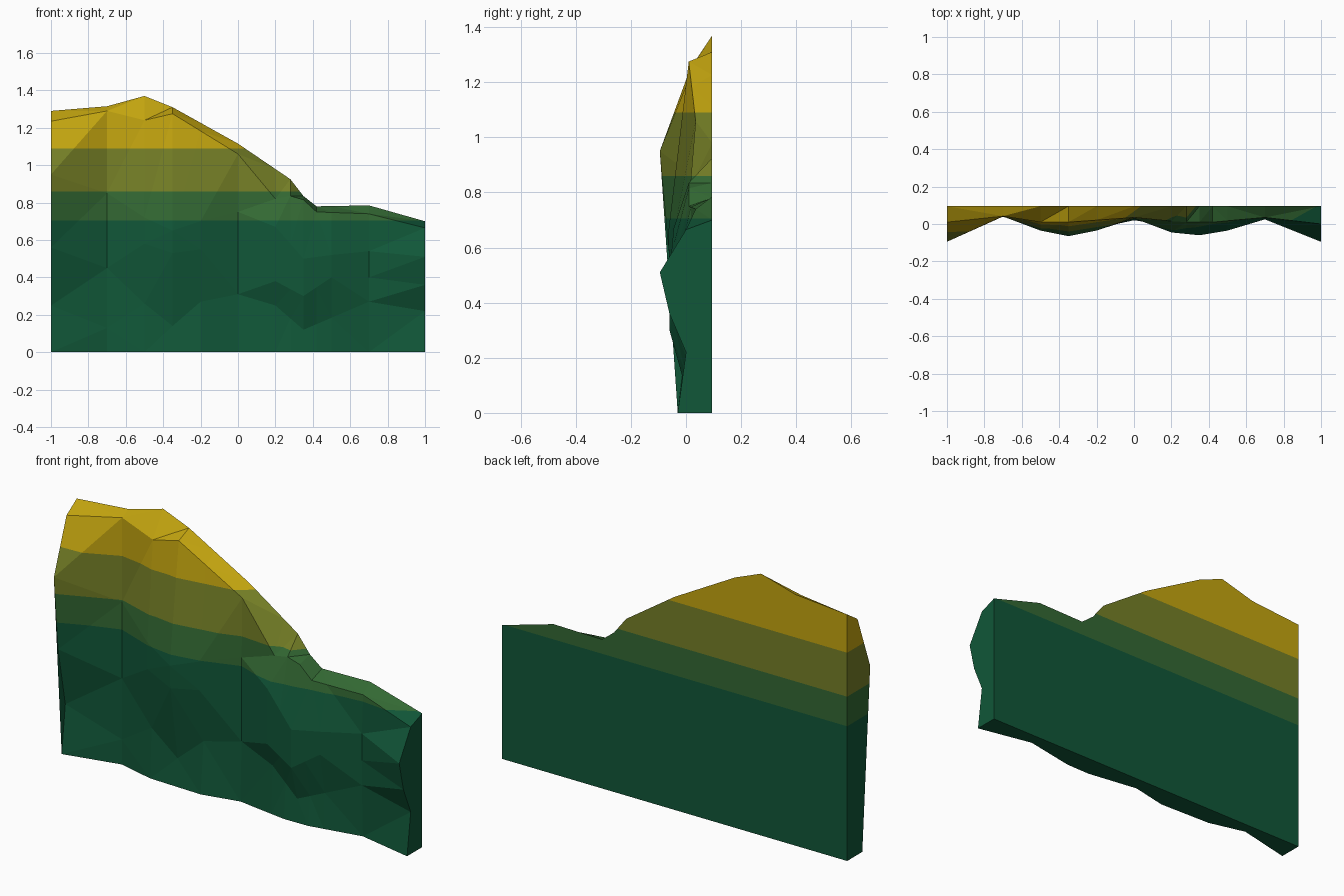
import bpy
import bmesh

if "Cube" in bpy.data.objects:
    bpy.data.objects.remove(bpy.data.objects["Cube"])

BACK = 0.095
STATIONS = [-1, -.7, -.5, -.35, -.2, 0, .2, .28, .35, .42, .5, .7, 1]

# Contour lines across the rock face, each point is (x, y, z)
foot = [(-1, -.03, 0), (-.7, .038, 0), (-.5, -.013, 0), (-.2, -.023, 0), (0, .02, 0),
        (.28, -.022, 0), (.42, -.02, 0), (.7, .033, 0), (1, -.03, 0)]
low = [(-1, 0, .25), (-.7, .04, .13), (-.5, 0, .26), (-.35, 0, .14), (-.2, 0, .27),
       (0, .03, .31), (.2, 0, .25), (.35, -.01, .12), (.7, .025, .27), (1, 0, .22)]
mid = [(-1, -.06, .56), (-.7, .04, .45), (-.5, -.035, .58), (-.35, -.06, .53), (-.2, -.035, .55),
       (0, .03, .53), (.2, -.045, .38), (.35, -.06, .30), (.5, -.035, .4), (.7, .025, .4),
       (1, -.06, .36)]
high = [(-1, -.095, .95), (-.7, .04, .85), (-.5, -.035, .72), (-.35, -.065, .65), (-.2, -.035, .7),
        (0, .03, .75), (.2, -.045, .67), (.35, -.06, .5), (.5, -.035, .52), (.7, .025, .54),
        (1, -.095, .51)]
lip = [(-1, .01, 1.235), (-.7, .042, 1.29), (-.5, .01, 1.24), (-.35, .01, 1.275), (0, .035, 1.06),
       (.2, .015, .82), (.28, .01, .835), (.35, .01, .815), (.42, .01, .75), (.7, .035, .74),
       (1, 0, .665)]
ridge = [(x, BACK, z) for x, z in [(-1, 1.29), (-.7, 1.315), (-.5, 1.37), (-.35, 1.31), (0, 1.115),
                                   (.28, .925), (.35, .835), (.42, .78), (.7, .785), (1, .70)]]
back_foot = [(-1, BACK, 0), (1, BACK, 0)]


def sample(line, x):
    """Point of a contour line at x."""
    for a, b in zip(line, line[1:]):
        if x <= b[0] + 1e-6:
            t = (x - a[0]) / (b[0] - a[0])
            return (x, a[1] + (b[1] - a[1]) * t, a[2] + (b[2] - a[2]) * t)


def material(name, rgb):
    m = bpy.data.materials.new(name)
    m.diffuse_color = [((c + .055) / 1.055) ** 2.4 if c > .04 else c / 12.92 for c in rgb] + [1]
    m.use_nodes = True
    m.node_tree.nodes["Principled BSDF"].inputs["Base Color"].default_value = m.diffuse_color
    return m


# Cliff body: closed ring of points per station, lofted along x
bm = bmesh.new()
lines = [foot, low, mid, high, lip, ridge, back_foot]
rings = [[bm.verts.new(sample(l, x)) for l in lines] for x in STATIONS]
n = len(lines)
for a, b in zip(rings, rings[1:]):
    for i in range(n):
        j = (i + 1) % n
        bm.faces.new((a[i], b[i], b[j], a[j]))
bm.faces.new(rings[0])
bm.faces.new(rings[-1][::-1])
bmesh.ops.triangulate(bm, faces=bm.faces[:])
bmesh.ops.recalc_face_normals(bm, faces=bm.faces[:])

# Colour bands: cut at each height and colour by height
LEVELS = [.705, .86, 1.09]
for z in LEVELS:
    bmesh.ops.bisect_plane(bm, geom=bm.verts[:] + bm.edges[:] + bm.faces[:],
                           plane_co=(0, 0, z), plane_no=(0, 0, 1), dist=1e-5)
for f in bm.faces:
    f.material_index = sum(f.calc_center_median().z > z for z in LEVELS)
    f.smooth = False

mesh = bpy.data.meshes.new("cliff")
bm.to_mesh(mesh)
bm.free()
for name, rgb in [("deep green", (.065, .34, .22)), ("mid green", (.2, .41, .2)),
                  ("olive", (.46, .5, .15)), ("mustard yellow", (.77, .65, .06))]:
    mesh.materials.append(material(name, rgb))
cliff = bpy.data.objects.new("cliff", mesh)
bpy.context.collection.objects.link(cliff)
